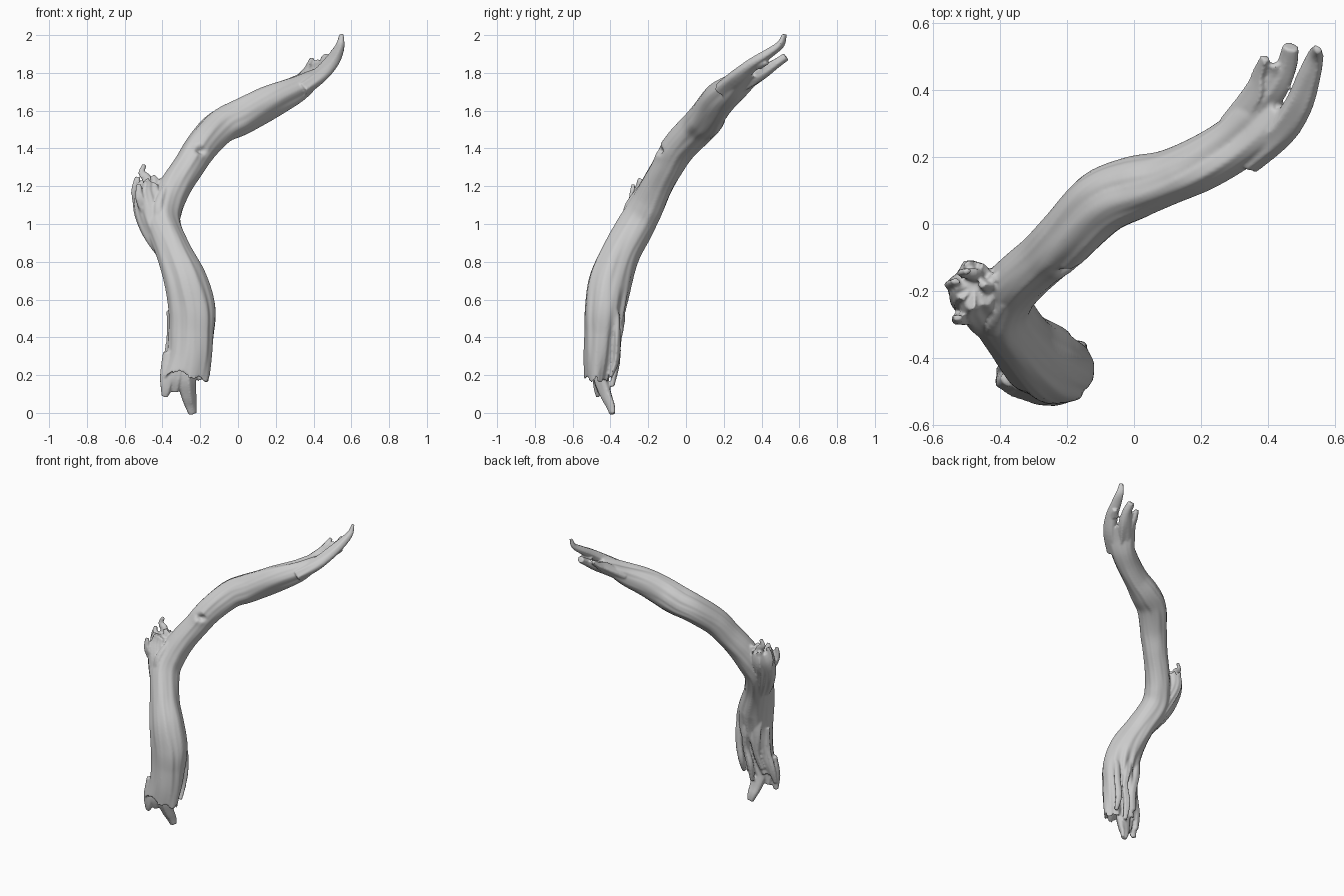
import bpy, bmesh, math, random
from mathutils import Vector, noise

random.seed(4)
bm = bmesh.new()


def spline(pts, steps):
    """Catmull-Rom through tuples (x, y, z, half width, half depth)."""
    P = [pts[0]] + list(pts) + [pts[-1]]
    out = []
    for i in range(1, len(P) - 2):
        for s in range(steps):
            t = s / steps
            out.append([0.5 * (2 * b + (c - a) * t + (2 * a - 5 * b + 4 * c - d) * t * t
                               + (3 * b - a - 3 * c + d) * t ** 3)
                        for a, b, c, d in zip(*P[i - 1:i + 3])])
    return out + [list(pts[-1])]


def limb(pts, sides=20, steps=6, ref0=(1, 0, 0), ref1=None, grain=0.12,
         shape=None, ragged=(0, 0), recess=0.0):
    """Closed tube along a path, with grain and ragged ends."""
    rows = spline(pts, steps)
    ref0, ref1 = Vector(ref0), Vector(ref1 or ref0)
    seed = Vector((random.random() * 50, random.random() * 50, 0))
    rings, n, length = [], len(rows), 0
    for i, row in enumerate(rows):
        c = Vector(row[:3])
        tan = (Vector(rows[min(i + 1, n - 1)][:3]) - Vector(rows[max(i - 1, 0)][:3])).normalized()
        if i:
            length += (c - Vector(rows[i - 1][:3])).length
        t = i / (n - 1)
        u = ref0.lerp(ref1, t)
        u = (u - tan * u.dot(tan)).normalized()
        v = tan.cross(u)
        ring = []
        for k in range(sides):
            a = 2 * math.pi * k / sides
            ca, sa = math.cos(a), math.sin(a)
            f = 1 + grain * noise.noise(seed + Vector((ca * 1.6, sa * 1.6, length * 2.5)))
            f += grain * 0.4 * noise.noise(seed + Vector((ca * 5, sa * 5, length * 3)))
            off = u * (ca * row[3]) + v * (sa * row[4])
            if shape:
                f *= shape(c, off, a, t)
            p = c + off * f
            if i == 0 or i == n - 1:
                p += tan * ragged[0 if i == 0 else 1] * noise.noise(seed + Vector((ca * 3, sa * 3, 9)))
            ring.append(bm.verts.new(p))
        rings.append(ring)
    for A, B in zip(rings, rings[1:]):
        for k in range(sides):
            j = (k + 1) % sides
            bm.faces.new((A[k], A[j], B[j], B[k]))
    start = Vector(rows[0][:3])
    direction = (Vector(rows[1][:3]) - start).normalized()
    cap0 = bm.verts.new(start + direction * recess)
    cap1 = bm.verts.new(rows[-1][:3])
    for k in range(sides):
        j = (k + 1) % sides
        bm.faces.new((rings[0][j], rings[0][k], cap0))
        bm.faces.new((rings[-1][k], rings[-1][j], cap1))


def splinter(pts, flat=0.6, **kw):
    """Small limb from (x, y, z, r) points with a flattened section."""
    limb([(x, y, z, r, r * flat) for x, y, z, r in pts], sides=14, steps=5, grain=0.35, **kw)


KNOT = Vector((-0.2, -0.135, 1.39))


def trunk_shape(c, off, a, t):
    f = 1.0
    # rotted hollow with grooves at the back of the base
    low = min(1, max(0, (0.66 - c.z) / 0.25))
    back = max(0, math.sin(a)) ** 1.5
    f -= low * back * (0.27 + 0.16 * math.sin(11 * a + 5 * c.z))
    # channel along the top of the far end
    far = min(1, max(0, (c.x - 0.15) / 0.2))
    f -= far * 0.35 * math.exp(-((a - 4.5) / 0.35) ** 2)
    # knot hole with raised rim
    d = c + off - KNOT
    r = math.sqrt((d.x * 0.8 + d.z * 0.3) ** 2 + d.y ** 2 * 0.5 + (d.z * 1.1) ** 2)
    f += 0.10 * math.exp(-(r / 0.045) ** 2) - 0.5 * math.exp(-(r / 0.02) ** 2)
    return f


# main trunk and upper bough
limb([(-0.282, -0.465, 0.19, .128, .07), (-0.258, -0.45, 0.3, .122, .088),
      (-0.247, -0.437, 0.42, .123, .1), (-0.243, -0.425, 0.55, .124, .112),
      (-0.275, -0.4, 0.7, .110, .112), (-0.335, -0.345, 0.85, .092, .098),
      (-0.393, -0.262, 1.0, .090, .095), (-0.377, -0.205, 1.1, .084, .092),
      (-0.33, -0.155, 1.2, .08, .088), (-0.265, -0.1, 1.3, .08, .085),
      (-0.195, -0.035, 1.41, .087, .086), (-0.1, 0.06, 1.51, .095, .088),
      (0.0, 0.105, 1.56, .092, .095), (0.1, 0.137, 1.612, .078, .095),
      (0.2, 0.18, 1.665, .078, .09), (0.3, 0.24, 1.715, .08, .075),
      (0.37, 0.30, 1.765, .085, .052), (0.42, 0.36, 1.80, .07, .03)],
     sides=64, steps=9, ref1=(0.5, -0.85, 0), shape=trunk_shape, ragged=(0.05, 0.03), recess=0.14)

# broken side stub
limb([(-0.36, -0.32, 0.84, .06, .06), (-0.42, -0.265, 0.96, .075, .08),
      (-0.46, -0.225, 1.07, .080, .088), (-0.478, -0.195, 1.15, .072, .085),
      (-0.475, -0.185, 1.215, .058, .07)], sides=32, steps=7, grain=0.3, ragged=(0, 0.06))
for pts in [
    [(-0.47, -0.16, 1.17, .035), (-0.482, -0.15, 1.24, .026), (-0.51, -0.145, 1.27, .018), (-0.495, -0.14, 1.315, .012)],
    [(-0.52, -0.19, 1.10, .035), (-0.543, -0.18, 1.18, .022), (-0.53, -0.17, 1.25, .014)],
    [(-0.49, -0.27, 1.08, .035), (-0.52, -0.285, 1.14, .024), (-0.525, -0.28, 1.21, .013)],
    [(-0.44, -0.2, 1.15, .04), (-0.44, -0.185, 1.22, .025), (-0.455, -0.18, 1.255, .014)],
    [(-0.36, -0.17, 1.12, .04), (-0.40, -0.165, 1.19, .03), (-0.415, -0.16, 1.24, .015)],
    # bark ridge running down from the fork
    [(-0.385, -0.24, 1.2, .014), (-0.42, -0.3, 1.1, .028), (-0.41, -0.325, 1.0, .03), (-0.37, -0.39, 0.84, .026), (-0.34, -0.43, 0.74, .012)],
]:
    splinter(pts, flat=0.75)

# end prongs of the bough
for pts in [
    [(0.33, 0.2, 1.71, .055), (0.43, 0.275, 1.785, .05), (0.487, 0.355, 1.85, .043), (0.52, 0.44, 1.905, .034), (0.54, 0.5, 1.95, .024), (0.547, 0.522, 2.005, .013)],
    [(0.33, 0.29, 1.73, .05), (0.41, 0.4, 1.80, .045), (0.452, 0.47, 1.845, .032), (0.465, 0.53, 1.885, .026)],
    [(0.29, 0.29, 1.73, .04), (0.365, 0.39, 1.80, .038), (0.378, 0.45, 1.835, .024), (0.392, 0.495, 1.875, .015)],
    [(0.4, 0.4, 1.81, .03), (0.42, 0.45, 1.84, .022), (0.415, 0.475, 1.865, .013)],
    [(0.49, 0.38, 1.84, .03), (0.525, 0.43, 1.855, .014)],
]:
    splinter(pts, flat=0.8, ref0=(0.5, -0.85, 0))

# split strips at the base and ribs in the hollow
for pts in [
    [(-0.27, -0.44, 0.36, .05), (-0.272, -0.45, 0.2, .052), (-0.262, -0.425, 0.1, .042), (-0.25, -0.4, 0.04, .033), (-0.24, -0.39, -0.006, .022)],
    [(-0.36, -0.46, 0.32, .035), (-0.375, -0.47, 0.2, .034), (-0.38, -0.47, 0.13, .026), (-0.388, -0.465, 0.085, .015)],
    [(-0.32, -0.46, 0.28, .04), (-0.335, -0.465, 0.18, .035), (-0.335, -0.455, 0.11, .018)],
    [(-0.18, -0.41, 0.62, .03), (-0.165, -0.37, 0.53, .024), (-0.165, -0.365, 0.4, .026), (-0.18, -0.37, 0.28, .024), (-0.18, -0.4, 0.19, .014)],
    [(-0.25, -0.36, 0.66, .035), (-0.235, -0.345, 0.5, .026), (-0.225, -0.36, 0.38, .022), (-0.25, -0.37, 0.26, .024), (-0.25, -0.39, 0.14, .014)],
    [(-0.32, -0.36, 0.64, .03), (-0.315, -0.355, 0.5, .028), (-0.3, -0.37, 0.36, .024), (-0.325, -0.4, 0.24, .02)],
    [(-0.345, -0.41, 0.54, .028), (-0.35, -0.415, 0.38, .026), (-0.38, -0.43, 0.24, .026), (-0.395, -0.45, 0.14, .014)],
]:
    splinter(pts, flat=0.75)

bmesh.ops.recalc_face_normals(bm, faces=bm.faces)
mesh = bpy.data.meshes.new("driftwood_branch")
bm.to_mesh(mesh)
bm.free()
branch = bpy.data.objects.new("driftwood_branch", mesh)
bpy.context.collection.objects.link(branch)

# fuse all limbs into one weathered skin
fuse = branch.modifiers.new("fuse", 'REMESH')
fuse.mode = 'VOXEL'
fuse.voxel_size = 0.0065
fuse.use_smooth_shade = True
soften = branch.modifiers.new("soften", 'SMOOTH')
soften.factor = 0.5
soften.iterations = 3
